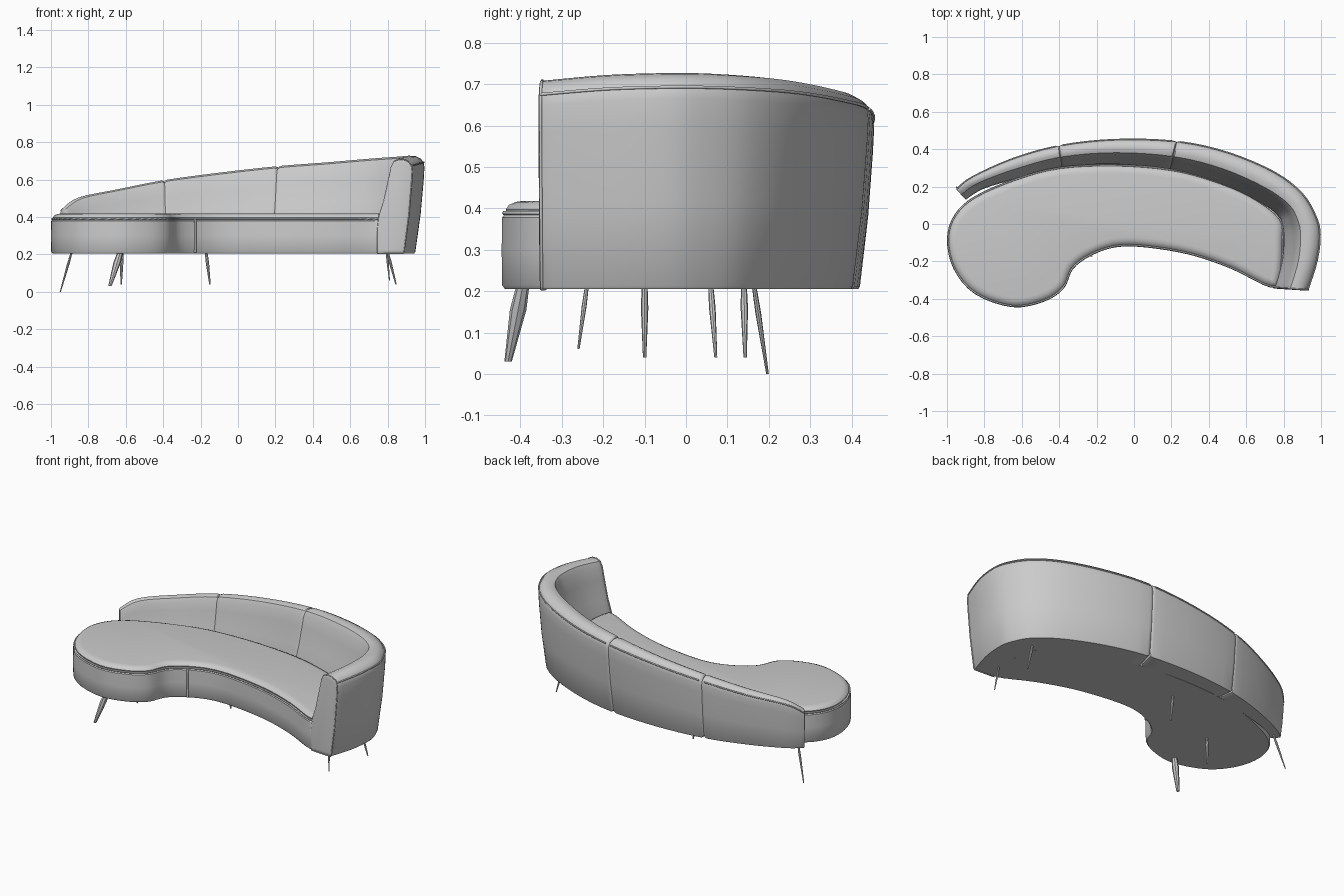
import bpy, bmesh, math
from mathutils import Vector

if "Cube" in bpy.data.objects:
    bpy.data.objects.remove(bpy.data.objects["Cube"])

BASE = 0.205


def spline(pts, s, closed=False):
    """Catmull-Rom point at parameter s through tuples of any size."""
    n = len(pts)
    i = min(int(s), n - 1 if closed else n - 2)
    f = s - i
    pick = (lambda k: pts[k % n]) if closed else (lambda k: pts[max(0, min(n - 1, k))])
    a, b, c, d = (Vector(pick(i + k)) for k in (-1, 0, 1, 2))
    return 0.5 * (2 * b + (c - a) * f + (2 * a - 5 * b + 4 * c - d) * f ** 2
                  + (3 * b - a - 3 * c + d) * f ** 3)


def loft(name, rings, angle=35):
    """Skin closed rings of equal length and cap both ends."""
    bm = bmesh.new()
    vs = [[bm.verts.new(p) for p in r] for r in rings]
    n = len(rings[0])
    for r0, r1 in zip(vs, vs[1:]):
        for k in range(n):
            bm.faces.new((r0[k], r0[(k + 1) % n], r1[(k + 1) % n], r1[k]))
    bm.faces.new(vs[0])
    bm.faces.new(vs[-1])
    bmesh.ops.recalc_face_normals(bm, faces=bm.faces)
    me = bpy.data.meshes.new(name)
    bm.to_mesh(me)
    bm.free()
    ob = bpy.data.objects.new(name, me)
    bpy.context.collection.objects.link(ob)
    bpy.ops.object.select_all(action='DESELECT')
    ob.select_set(True)
    bpy.context.view_layer.objects.active = ob
    bpy.ops.object.shade_smooth_by_angle(angle=math.radians(angle))
    return ob


def piping(name, pts, closed=False, r=0.005):
    cu = bpy.data.curves.new(name, 'CURVE')
    cu.dimensions = '3D'
    cu.bevel_depth = r
    cu.bevel_resolution = 1
    cu.use_fill_caps = True
    sp = cu.splines.new('POLY')
    sp.points.add(len(pts) - 1)
    for p, q in zip(sp.points, pts):
        p.co = (*q, 1)
    sp.use_cyclic_u = closed
    bpy.context.collection.objects.link(bpy.data.objects.new(name, cu))


# Seat: kidney-shaped outline, anticlockwise
outline = [(-1, -.08), (-.965, -.24), (-.85, -.375), (-.65, -.445), (-.48, -.415),
           (-.375, -.345), (-.325, -.24), (-.23, -.17), (-.1, -.125), (.06, -.125),
           (.3, -.165), (.52, -.24), (.73, -.34), (.785, -.29), (.80, -.1), (.785, .03),
           (.63, .15), (.43, .235), (.2, .295), (-.1, .32), (-.4, .305), (-.63, .245),
           (-.85, .15), (-.96, .05)]
SUB = 4
plan = [spline(outline, k / SUB, True) for k in range(len(outline) * SUB)]


def inset(d, z):
    out = []
    for k, p in enumerate(plan):
        t = (plan[(k + 1) % len(plan)] - plan[k - 1]).normalized()
        out.append((p.x - t.y * d, p.y + t.x * d, z))
    return out


loft("seat_base", [inset(.008, BASE), inset(.001, BASE + .01), inset(0, .30),
                   inset(.001, .378), inset(.010, .390)])
loft("seat_cushion", [inset(.014, .385), inset(.010, .398), inset(.018, .409),
                      inset(.035, .416), inset(.05, .418)])
piping("seat_piping", inset(.006, .389), True)
piping("seat_front_seam", [(-.228, -.171, BASE + .005), (-.228, -.171, .388)], r=.006)

# Backrest stations: outer x, outer y, inner x, inner y, top height
stations = [(-.95, .185, -.90, .13, .445), (-.87, .25, -.80, .19, .505),
            (-.65, .35, -.61, .245, .55), (-.40, .42, -.385, .30, .597),
            (-.10, .453, -.10, .315, .637), (.23, .443, .19, .285, .672),
            (.50, .385, .43, .22, .692), (.75, .28, .64, .125, .712),
            (.90, .165, .76, .05, .722), (.975, .04, .785, 0, .727),
            (.997, -.06, .793, -.07, .727), (.98, -.20, .785, -.20, .722),
            (.93, -.357, .745, -.345, .708)]
# Cross-section: outer-to-inner fraction, bottom-to-top fraction
section = [(.27, 0), (.24, .015), (.10, .4), (.02, .75), (0, .88), (.02, .93),
           (.09, .97), (.22, .995), (.38, 1), (.52, .98), (.60, .92), (.68, .78),
           (.82, .55), (.95, .4), (1, .25), (1, 0)]


def back_point(s, u, w):
    ox, oy, ix, iy, h = spline(stations, s)
    return Vector((ox + (ix - ox) * u, oy + (iy - oy) * u, BASE + (h - BASE) * w))


def back_ring(s, scale=1.0):
    ring = [back_point(s, u, w) for u, w in section]
    c = sum(ring, Vector()) / len(ring)
    ring = [c + (p - c) * scale for p in ring]
    for p in ring:
        p.z = max(p.z, BASE)
    return ring


def back_section(name, s0, s1):
    n = int((s1 - s0) * 4)
    rings = [back_ring(s0, .93), back_ring(s0 + .02, .98)]
    a, b = s0 + .06, s1 - .06
    rings += [back_ring(a + (b - a) * k / n) for k in range(n + 1)]
    rings += [back_ring(s1 - .02, .98), back_ring(s1, .93)]
    loft(name, rings)
    piping(name + "_piping", [back_point(a + (b - a) * k / n, .012, .935)
                              for k in range(n + 1)], r=.004)


back_section("backrest_low", 0, 3)
back_section("backrest_middle", 3, 5)
back_section("backrest_and_arm", 5, 12)

# Arm front piping follows the end of the cross-section
piping("arm_front_piping", [back_point(11.94, u, w) for u, w in section], True, .004)


# Splayed tapered legs: top point, foot point, top radius
def leg(name, top, foot, r):
    rings = []
    for p, q in ((top, r * .8), (Vector(top).lerp(Vector(foot), .3), r), (foot, r * .45)):
        rings.append([Vector(p) + Vector((math.cos(a), math.sin(a), 0)) * q
                      for a in (k * math.tau / 8 for k in range(8))])
    loft(name, rings)


for name, top, foot, r in (
        ("front_left_leg", (-.63, -.395, .21), (-.685, -.43, .03), .02),
        ("middle_left_leg", (-.62, -.10, .21), (-.625, -.10, .04), .009),
        ("centre_leg", (-.17, .14, .21), (-.15, .143, .04), .009),
        ("back_left_leg", (-.89, .165, .21), (-.95, .197, 0), .007),
        ("front_right_leg", (.795, -.24, .21), (.81, -.26, .06), .006),
        ("back_right_leg", (.80, .06, .21), (.845, .072, .04), .008)):
    leg(name, top, foot, r)
